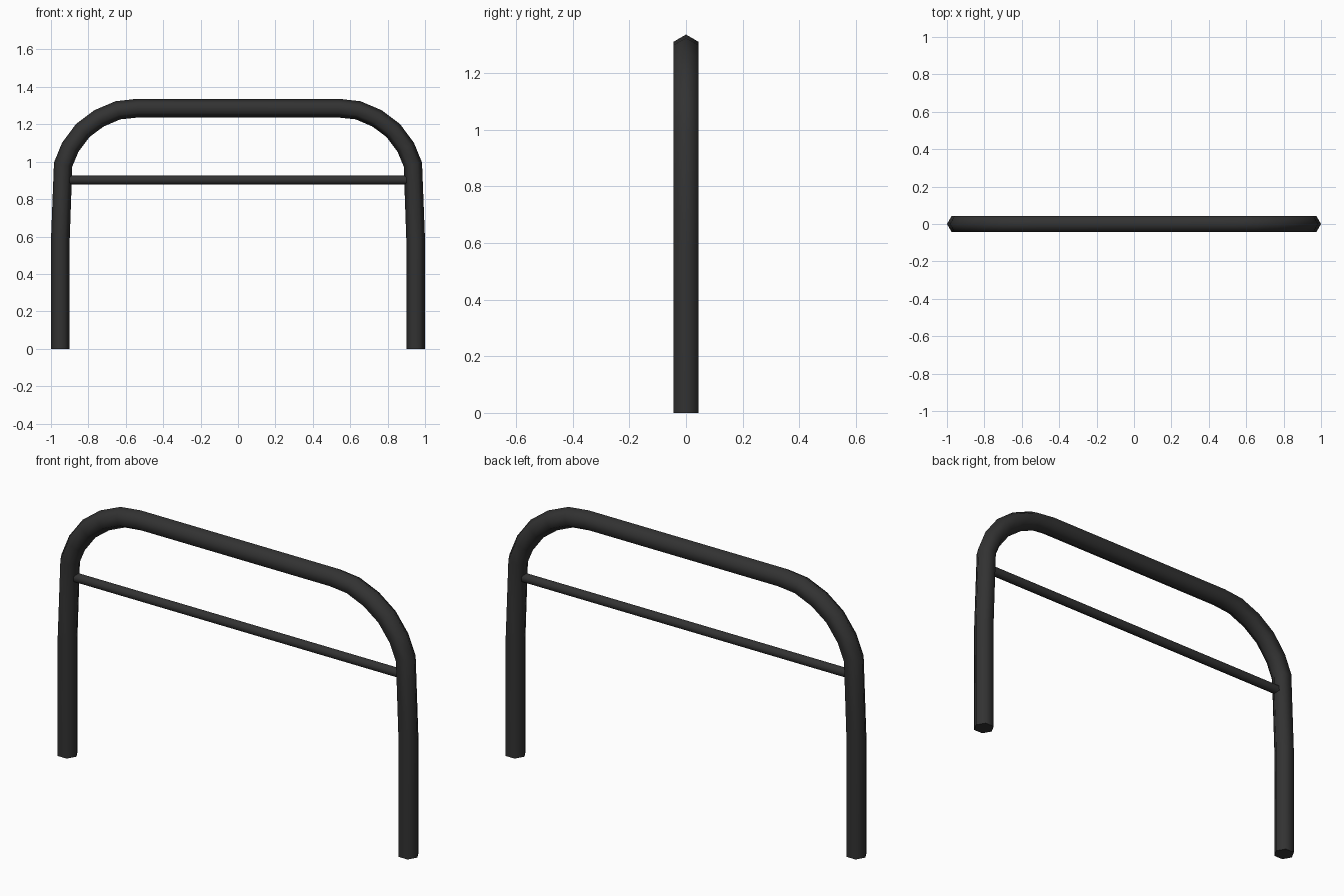
import bpy, bmesh
from math import cos, sin, pi, radians
from mathutils import Vector

cube = bpy.data.objects.get("Cube")
if cube:
    bpy.data.objects.remove(cube, do_unlink=True)

# Dark metal paint
paint = bpy.data.materials.new("charcoal_paint")
paint.use_nodes = True
colour = (0.032, 0.032, 0.032, 1)
paint.diffuse_color = colour
bsdf = paint.node_tree.nodes["Principled BSDF"]
bsdf.inputs["Base Color"].default_value = colour
bsdf.inputs["Roughness"].default_value = 0.6


def tube(name, path, radius, sides=6, turn=0.0):
    """Sweep a polygon ring along a path lying in the xz plane."""
    pts = [Vector((x, 0, z)) for x, z in path]
    y_axis = Vector((0, 1, 0))
    bm = bmesh.new()
    rings = []
    for i, p in enumerate(pts):
        before = (p - pts[i - 1]).normalized() if i else Vector()
        after = (pts[i + 1] - p).normalized() if i < len(pts) - 1 else Vector()
        across = (before + after).normalized().cross(y_axis)
        angles = [turn + 2 * pi * k / sides for k in range(sides)]
        rings.append([bm.verts.new(p + radius * (cos(a) * across + sin(a) * y_axis))
                      for a in angles])
    for r0, r1 in zip(rings, rings[1:]):
        for k in range(sides):
            n = (k + 1) % sides
            bm.faces.new((r0[k], r0[n], r1[n], r1[k]))
    bm.faces.new(rings[0])
    bm.faces.new(rings[-1])
    bmesh.ops.recalc_face_normals(bm, faces=bm.faces)
    mesh = bpy.data.meshes.new(name)
    bm.to_mesh(mesh)
    bm.free()
    mesh.materials.append(paint)
    obj = bpy.data.objects.new(name, mesh)
    bpy.context.collection.objects.link(obj)
    bpy.ops.object.select_all(action="DESELECT")
    obj.select_set(True)
    bpy.context.view_layer.objects.active = obj
    bpy.ops.object.shade_smooth_by_angle(angle=radians(75))
    return obj


# Bent hoop: leg, rounded shoulder and top rail, mirrored to the other side
half = [(0.95, 0), (0.95, 0.58), (0.935, 0.985), (0.897, 1.077), (0.83, 1.167),
        (0.743, 1.232), (0.642, 1.275), (0.54, 1.286)]
hoop = half + [(-x, z) for x, z in reversed(half)]
tube("hoop_frame", hoop, 0.05)

# Thin bar between the legs
tube("cross_bar", [(-0.93, 0.902), (0.93, 0.902)], 0.025)
